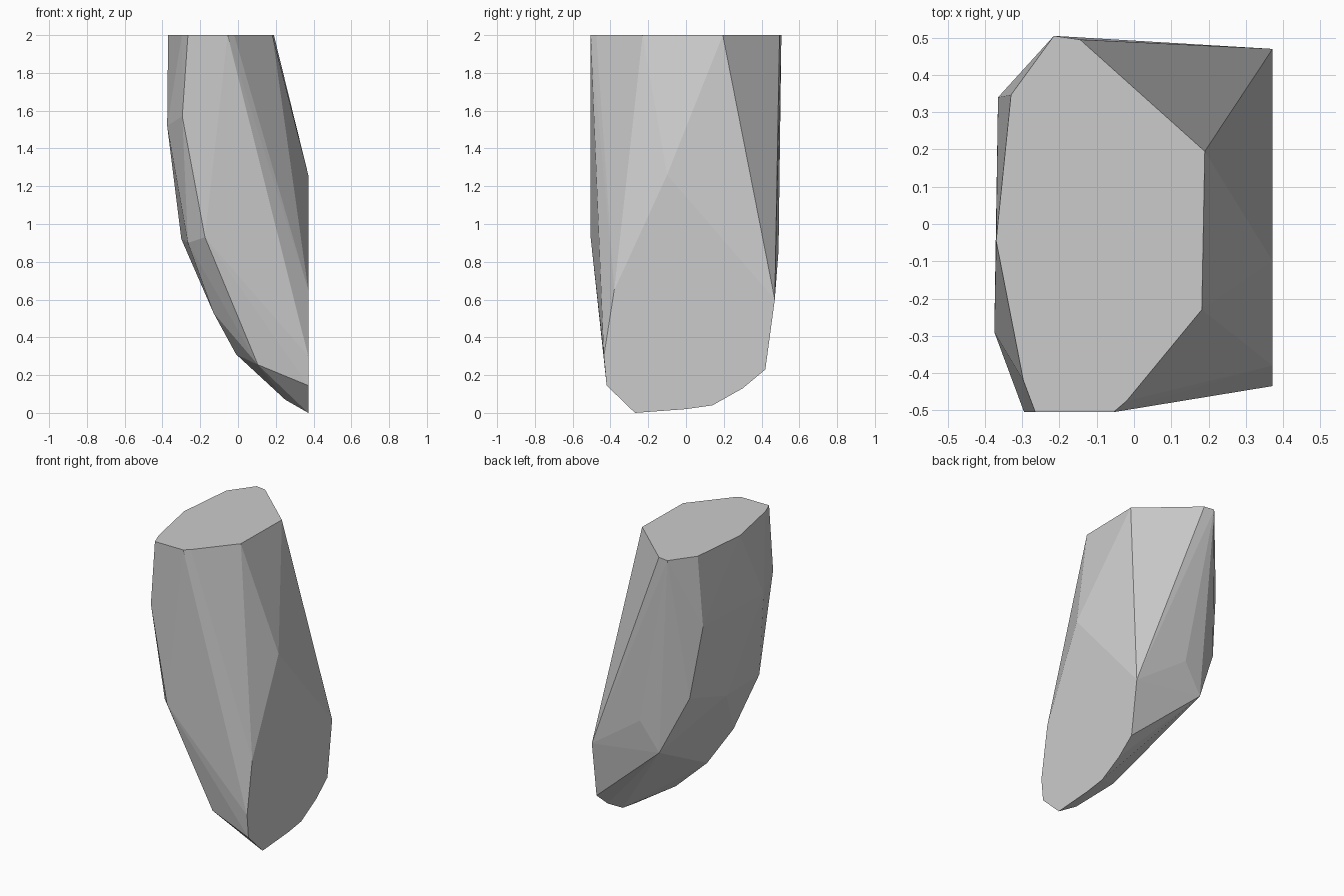
import bpy, bmesh, math

if "Cube" in bpy.data.objects:
    bpy.data.objects.remove(bpy.data.objects["Cube"])

# Flat top outline (x, y) at z = 2
top = [(-.215, .505), (-.145, .495), (.19, .195), (.182, -.23), (-.02, -.475),
       (-.055, -.505), (-.265, -.505), (-.297, -.42), (-.37, -.045), (-.33, .347)]

# Flat right-hand face outline (y, z) at x = 0.37
side = [(-.27, 0), (0, .02), (.14, .04), (.3, .13), (.42, .23), (.47, .6),
        (-.1, 1.26), (-.38, .65), (-.435, .3), (-.42, .145)]

# Corners of the curved back, from the upper left down to the tip
corners = [(-.375, -.29, 1.52), (-.295, -.505, 1.57), (-.365, .34, 1.53),
           (-.3, .39, 1.05), (-.3, 0, .92), (-.265, -.4, .9), (-.175, -.505, .93),
           (0, .49, .86), (-.13, .47, .67), (-.13, -.32, .53),
           (-.01, -.21, .31), (.105, -.42, .255), (.25, -.25, .07)]

# Faceted stone as the hull of the outlines
bm = bmesh.new()
for co in [(x, y, 2) for x, y in top] + [(.372, y, z) for y, z in side] + corners:
    bm.verts.new(co)
hull = bmesh.ops.convex_hull(bm, input=bm.verts[:])
loose = [v for v in bm.verts if not v.link_faces]
bmesh.ops.delete(bm, geom=loose, context='VERTS')
bmesh.ops.dissolve_limit(bm, angle_limit=math.radians(1), verts=bm.verts[:], edges=bm.edges[:])
bmesh.ops.recalc_face_normals(bm, faces=bm.faces[:])

mesh = bpy.data.meshes.new("stone_shard")
bm.to_mesh(mesh)
bm.free()
stone = bpy.data.objects.new("stone_shard", mesh)
bpy.context.collection.objects.link(stone)
